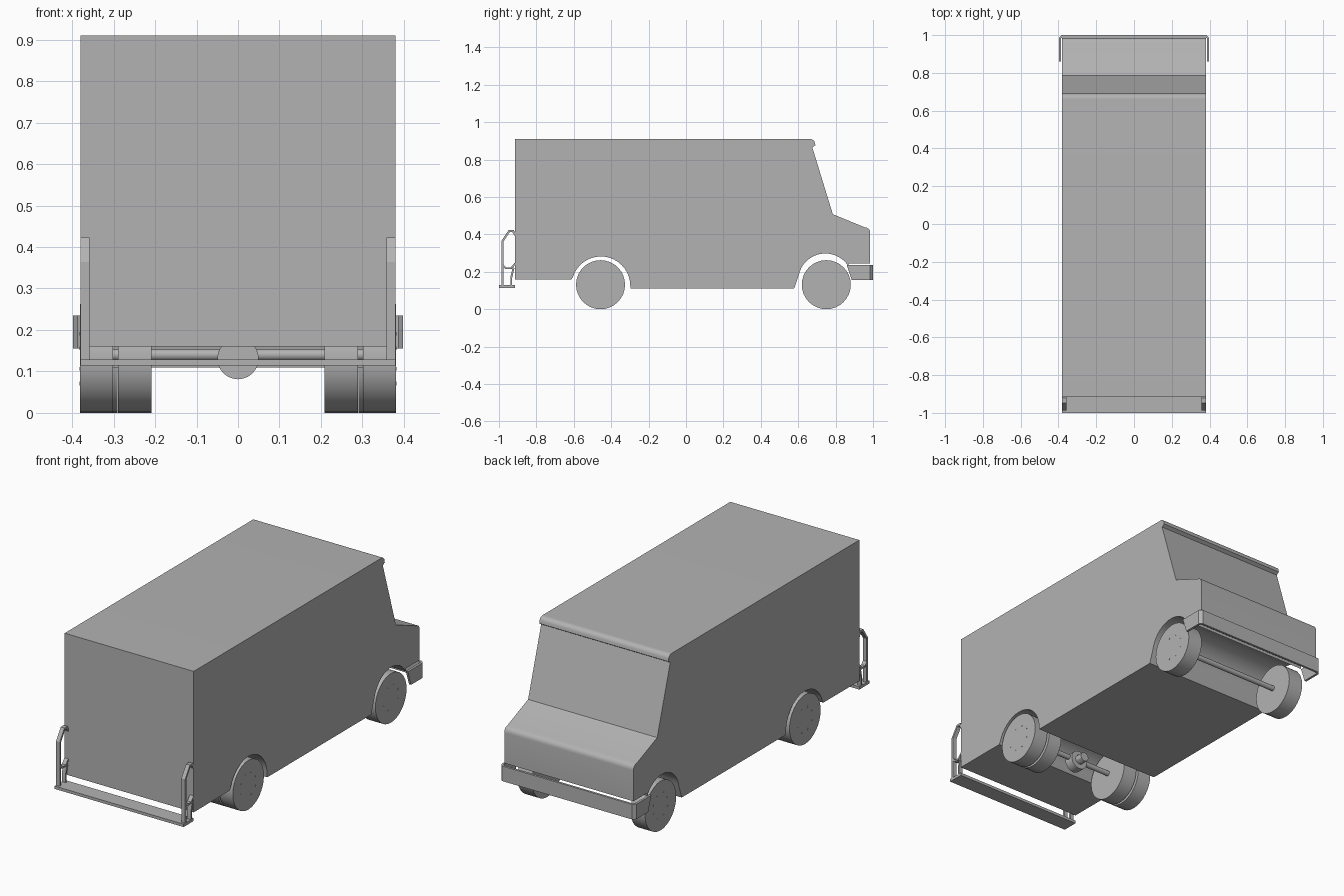
import bpy, bmesh, math
from mathutils import Matrix, Vector

if "Cube" in bpy.data.objects:
    bpy.data.objects.remove(bpy.data.objects["Cube"])

grey = bpy.data.materials.new("plain grey")
grey.diffuse_color = (0.45, 0.45, 0.45, 1)
grey.use_nodes = True
grey.node_tree.nodes["Principled BSDF"].inputs["Base Color"].default_value = grey.diffuse_color


def finish(name, bm, angle=30):
    bmesh.ops.recalc_face_normals(bm, faces=bm.faces)
    me = bpy.data.meshes.new(name)
    bm.to_mesh(me)
    bm.free()
    me.materials.append(grey)
    ob = bpy.data.objects.new(name, me)
    bpy.context.collection.objects.link(ob)
    bpy.ops.object.select_all(action='DESELECT')
    ob.select_set(True)
    bpy.context.view_layer.objects.active = ob
    bpy.ops.object.shade_smooth_by_angle(angle=math.radians(angle))
    return ob


def prism(name, pts, x0, x1):
    """Extrude a closed (y, z) outline across x."""
    bm = bmesh.new()
    f = bm.faces.new([bm.verts.new((x0, y, z)) for y, z in pts])
    r = bmesh.ops.extrude_face_region(bm, geom=[f])
    vs = [v for v in r['geom'] if isinstance(v, bmesh.types.BMVert)]
    bmesh.ops.translate(bm, verts=vs, vec=(x1 - x0, 0, 0))
    return finish(name, bm)


def strip(name, path, t, x0, x1):
    """Flat bar of thickness t following an open (y, z) path."""
    P = [Vector(p) for p in path]
    left, right = [], []
    for i, p in enumerate(P):
        dirs = []
        if i > 0:
            dirs.append((p - P[i - 1]).normalized())
        if i < len(P) - 1:
            dirs.append((P[i + 1] - p).normalized())
        d = sum(dirs, Vector((0, 0))).normalized()
        n = Vector((-d.y, d.x)) * (t / 2 / max(0.5, d.dot(dirs[0])))
        left.append(tuple(p + n))
        right.append(tuple(p - n))
    return prism(name, left + right[::-1], x0, x1)


def cylinder(name, centre, r, length, axis='X', seg=32, r2=None):
    bm = bmesh.new()
    rot = Matrix.Rotation(math.pi / 2, 4, 'Y' if axis == 'X' else 'X')
    bmesh.ops.create_cone(bm, cap_ends=True, segments=seg, radius1=r,
                          radius2=r if r2 is None else r2, depth=length,
                          matrix=Matrix.Translation(centre) @ rot)
    return finish(name, bm)


def arc(cy, cz, r, a0, a1, n):
    return [(cy + r * math.cos(math.radians(a0 + (a1 - a0) * i / n)),
             cz + r * math.sin(math.radians(a0 + (a1 - a0) * i / n)))
            for i in range(n + 1)]


# Body: one side outline with both wheel arches cut through
outline = [(-0.915, 0.16), (-0.915, 0.91), (0.66, 0.91)]
outline += arc(0.664, 0.884, 0.026, 80, 0, 5)           # roof visor
outline += [(0.692, 0.877), (0.675, 0.866), (0.785, 0.508), (0.955, 0.438)]
outline += arc(0.955, 0.408, 0.03, 65, 0, 4)            # hood nose
outline += [(0.985, 0.245), (0.868, 0.245)]
outline += arc(0.745, 0.153, 0.145, 32, 168, 16)        # front arch
outline += [(0.578, 0.11), (-0.296, 0.11)]
outline += arc(-0.455, 0.125, 0.157, 0, 163, 18)        # rear arch
outline += [(-0.612, 0.16)]
prism("van_body", outline, -0.38, 0.38)

# Wheels: single in front, double at the back, with wheel bolts
for s, side in ((-1, "left"), (1, "right")):
    cylinder("front_wheel_" + side, (s * 0.333, 0.75, 0.131), 0.131, 0.085)
    for k, x in enumerate((0.341, 0.249)):
        cylinder("rear_wheel_%s_%d" % (side, k + 1),
                 (s * x, -0.457, 0.131), 0.131, 0.08)
    for wheel, wy, wx in (("front", 0.75, 0.3755), ("rear", -0.457, 0.381)):
        for i in range(8):
            a = (i + 0.5) * math.pi / 4
            cylinder("%s_bolt_%s_%d" % (wheel, side, i),
                     (s * wx, wy + 0.065 * math.cos(a),
                      0.131 + 0.065 * math.sin(a)), 0.005, 0.002, seg=6)

# Axles and differential
cylinder("front_axle", (0, 0.75, 0.135), 0.014, 0.62, seg=16)
cylinder("rear_axle", (0, -0.457, 0.14), 0.014, 0.66, seg=16)
cylinder("differential", (0, -0.457, 0.131), 0.05, 0.05, 'Y', 24)
cylinder("differential_nose", (0, -0.415, 0.131), 0.025, 0.05, 'Y', 12)

# Front bumper: U-shaped band with slanted ends
half = [(0.398, 0.86), (0.398, 0.985), (0.383, 1.0)]
inner = [(0.386, 0.86), (0.386, 0.984), (0.376, 0.988)]
outer_path = half + [(-x, y) for x, y in half[::-1]]
inner_path = inner + [(-x, y) for x, y in inner[::-1]]
bm = bmesh.new()
rings = []
for i, (o, n) in enumerate(zip(outer_path, inner_path)):
    dy = 0.027 if i in (0, 5) else 0
    rings.append([bm.verts.new((o[0], o[1], 0.235)),
                  bm.verts.new((o[0], o[1] + dy, 0.155)),
                  bm.verts.new((n[0], n[1] + dy, 0.155)),
                  bm.verts.new((n[0], n[1], 0.235))])
for a, b in zip(rings, rings[1:]):
    for j in range(4):
        k = (j + 1) % 4
        bm.faces.new((a[j], a[k], b[k], b[j]))
bm.faces.new(rings[0])
bm.faces.new(rings[-1])
finish("front_bumper", bm)

# Rear step and its side rails
prism("rear_step", [(-1.0, 0.114), (-1.0, 0.129), (-0.915, 0.129),
                    (-0.915, 0.114)], -0.38, 0.38)
for s, side in ((-1, "left"), (1, "right")):
    x0, x1 = sorted((s * 0.358, s * 0.38))
    strip("step_rail_" + side, [(-0.982, 0.127), (-0.982, 0.362),
          (-0.945, 0.418), (-0.925, 0.418), (-0.913, 0.395)], 0.011, x0, x1)
    strip("rail_brace_" + side, [(-0.982, 0.24), (-0.965, 0.219),
          (-0.935, 0.219), (-0.913, 0.245)], 0.009, x0, x1)
    strip("step_leg_" + side, [(-0.934, 0.127), (-0.934, 0.17),
          (-0.922, 0.222)], 0.01, x0, x1)
